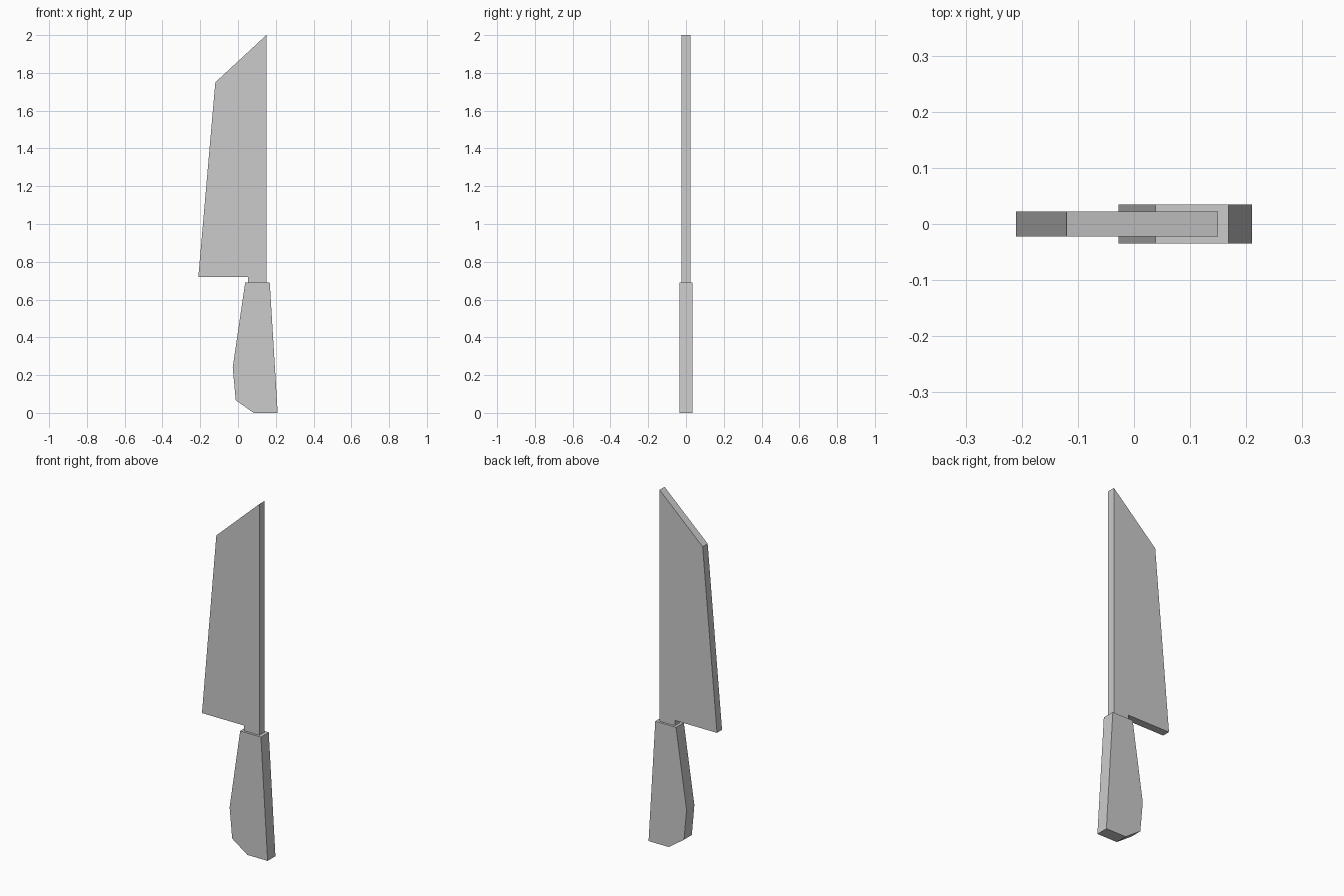
import bpy
import bmesh

if "Cube" in bpy.data.objects:
    bpy.data.objects.remove(bpy.data.objects["Cube"])

# one flat grey for the whole knife
grey = bpy.data.materials.new("grey")
grey.diffuse_color = (0.6, 0.6, 0.6, 1.0)
grey.use_nodes = True
grey.node_tree.nodes["Principled BSDF"].inputs["Base Color"].default_value = grey.diffuse_color


def slab(name, outline, half_depth):
    """Extrude an x-z outline symmetrically along y."""
    bm = bmesh.new()
    face = bm.faces.new([bm.verts.new((x, -half_depth, z)) for x, z in outline])
    ext = bmesh.ops.extrude_face_region(bm, geom=[face])
    moved = [g for g in ext["geom"] if isinstance(g, bmesh.types.BMVert)]
    bmesh.ops.translate(bm, verts=moved, vec=(0, 2 * half_depth, 0))
    bmesh.ops.recalc_face_normals(bm, faces=bm.faces)
    mesh = bpy.data.meshes.new(name)
    bm.to_mesh(mesh)
    bm.free()
    mesh.materials.append(grey)
    obj = bpy.data.objects.new(name, mesh)
    bpy.context.collection.objects.link(obj)
    return obj


# blade with slanted tip, heel notch and short tang
slab("blade", [(0.15, 2.0), (-0.12, 1.75), (-0.21, 0.72), (0.054, 0.72),
               (0.054, 0.68), (0.15, 0.68)], 0.0225)

# thicker tapered handle with a chamfered butt
slab("handle", [(0.168, 0.69), (0.038, 0.69), (-0.028, 0.24),
                (-0.012, 0.067), (0.083, 0.0), (0.21, 0.0)], 0.035)
